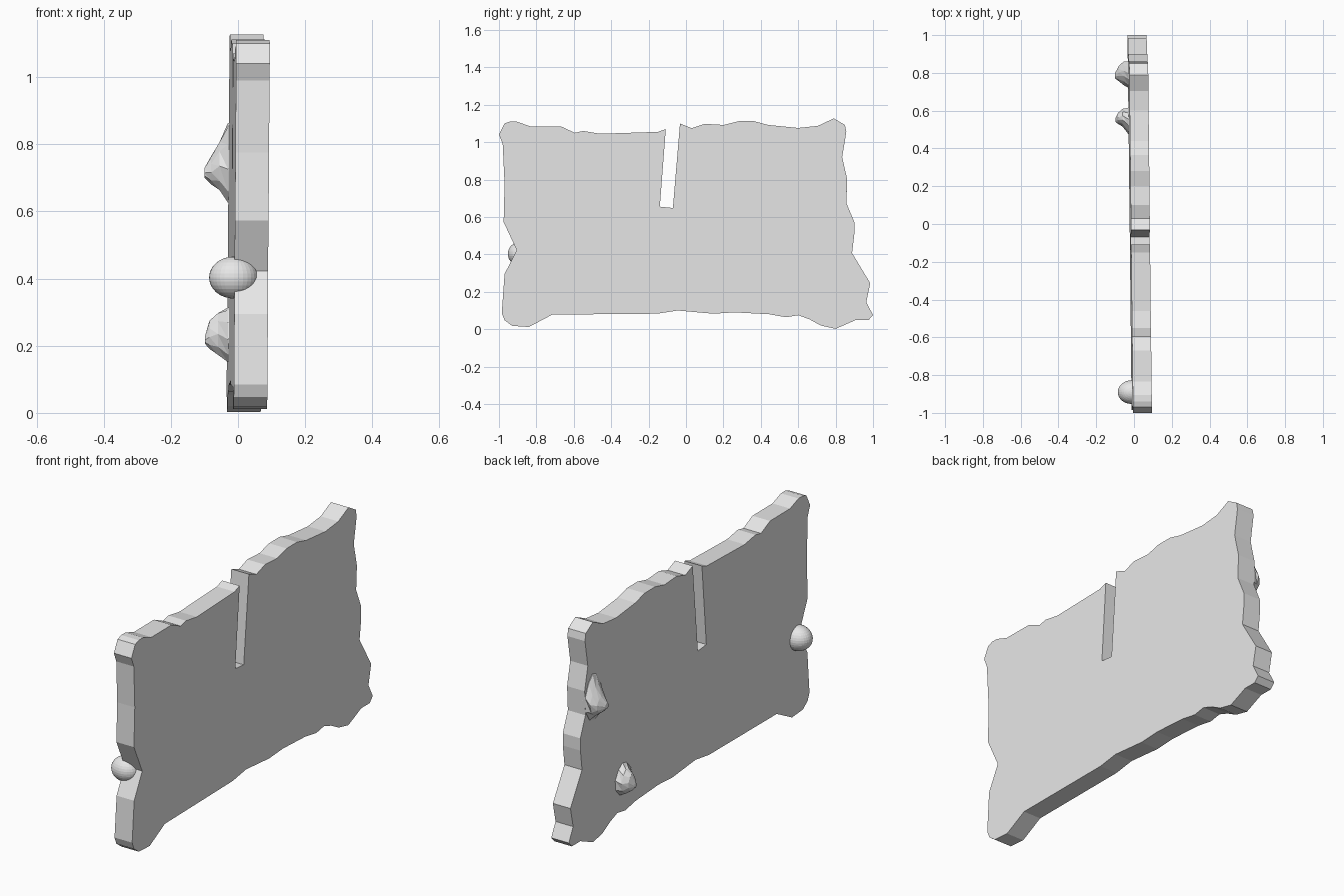
import bpy, bmesh, math
from mathutils import Matrix

if "Cube" in bpy.data.objects:
    bpy.data.objects.remove(bpy.data.objects["Cube"])

grey = bpy.data.materials.new("plain grey")
grey.diffuse_color = (0.8, 0.8, 0.8, 1)
grey.use_nodes = True
grey.node_tree.nodes["Principled BSDF"].inputs["Base Color"].default_value = grey.diffuse_color


def finish(name, bm):
    bmesh.ops.recalc_face_normals(bm, faces=bm.faces[:])
    me = bpy.data.meshes.new(name)
    bm.to_mesh(me)
    bm.free()
    me.materials.append(grey)
    ob = bpy.data.objects.new(name, me)
    bpy.context.collection.objects.link(ob)
    return ob


def face_x(y, z):
    # x of the slab's right-hand face, which leans and turns slightly
    return 0.0763 - 0.011 * y + 0.007 * z


# ragged slab outline (y, z), with the narrow slot cut into the top edge
top = [(-1, 1.04), (-.97, 1.10), (-.94, 1.11), (-.905, 1.11), (-.835, 1.085),
       (-.67, 1.085), (-.595, 1.05), (-.55, 1.06), (-.46, 1.045), (-.15, 1.055),
       (-.108, 1.07), (-.14, .655), (-.07, .648), (-.032, 1.10), (.03, 1.075),
       (.10, 1.098), (.20, 1.092), (.28, 1.112), (.365, 1.112), (.44, 1.092),
       (.60, 1.076), (.705, 1.087), (.79, 1.127)]
back = [(.85, 1.092), (.857, 1.055), (.835, .92), (.862, .80), (.857, .675),
        (.90, .573), (.90, .51), (.888, .407), (.985, .246), (.964, .145), (1, .075)]
bottom = [(.975, .048), (.905, .048), (.80, .002), (.72, .02), (.66, .053),
          (.60, .075), (.535, .064), (.445, .08), (.26, .09), (.145, .083),
          (-.045, .10), (-.155, .083), (-.715, .078), (-.84, .012), (-.93, .018)]
front = [(-.97, .048), (-.985, .085), (-.97, .295), (-.905, .423), (-.975, .573),
         (-.97, .776), (-.98, .99)]

bm = bmesh.new()
face = bm.faces.new([bm.verts.new((face_x(y, z), y, z)) for y, z in top + back + bottom + front])
ext = bmesh.ops.extrude_face_region(bm, geom=[face], use_keep_orig=True)
bmesh.ops.translate(bm, vec=(-0.1, 0, 0),
                    verts=[v for v in ext["geom"] if isinstance(v, bmesh.types.BMVert)])
finish("slab", bm)

# round knob sitting in the notch of the front edge
bm = bmesh.new()
bmesh.ops.create_uvsphere(bm, u_segments=32, v_segments=16, radius=1,
                          matrix=Matrix.Translation((-.0125, -.89, .403))
                          @ Matrix.Diagonal((.0735, .0625, .0625, 1)))
finish("knob", bm)


def lump(name, rings, sides=10):
    # faceted teardrop lofted from rings (x, y_low, y_high, z_low, z_high), narrow at the top
    bm = bmesh.new()
    loops = []
    for i, (x, y0, y1, z0, z1) in enumerate(rings):
        loop = []
        for k in range(sides):
            a = 2 * math.pi * (k + 0.25 * (i % 2)) / sides
            w = (y1 - y0) / 2 * (1 - 0.3 * max(0, math.sin(a)))
            loop.append(bm.verts.new((x, (y0 + y1) / 2 + w * math.cos(a),
                                      (z0 + z1) / 2 + (z1 - z0) / 2 * math.sin(a))))
        loops.append(loop)
    for a, b in zip(loops, loops[1:]):
        for k in range(sides):
            n = (k + 1) % sides
            bm.faces.new((a[k], a[n], b[k]))
            bm.faces.new((a[n], b[n], b[k]))
    bm.faces.new(loops[0])
    bm.faces.new(loops[-1])
    finish(name, bm)


# two rocky lumps on the left-hand face
lump("lower_lump", [(-.01, .47, .62, .145, .32), (-.03, .475, .62, .15, .315),
                    (-.06, .515, .61, .17, .30), (-.085, .53, .59, .19, .275),
                    (-.098, .54, .56, .205, .23)])
lump("upper_lump", [(-.01, .70, .86, .62, .87), (-.03, .72, .865, .625, .865),
                    (-.055, .735, .86, .66, .81), (-.08, .755, .84, .68, .765),
                    (-.1, .77, .80, .70, .73)])
